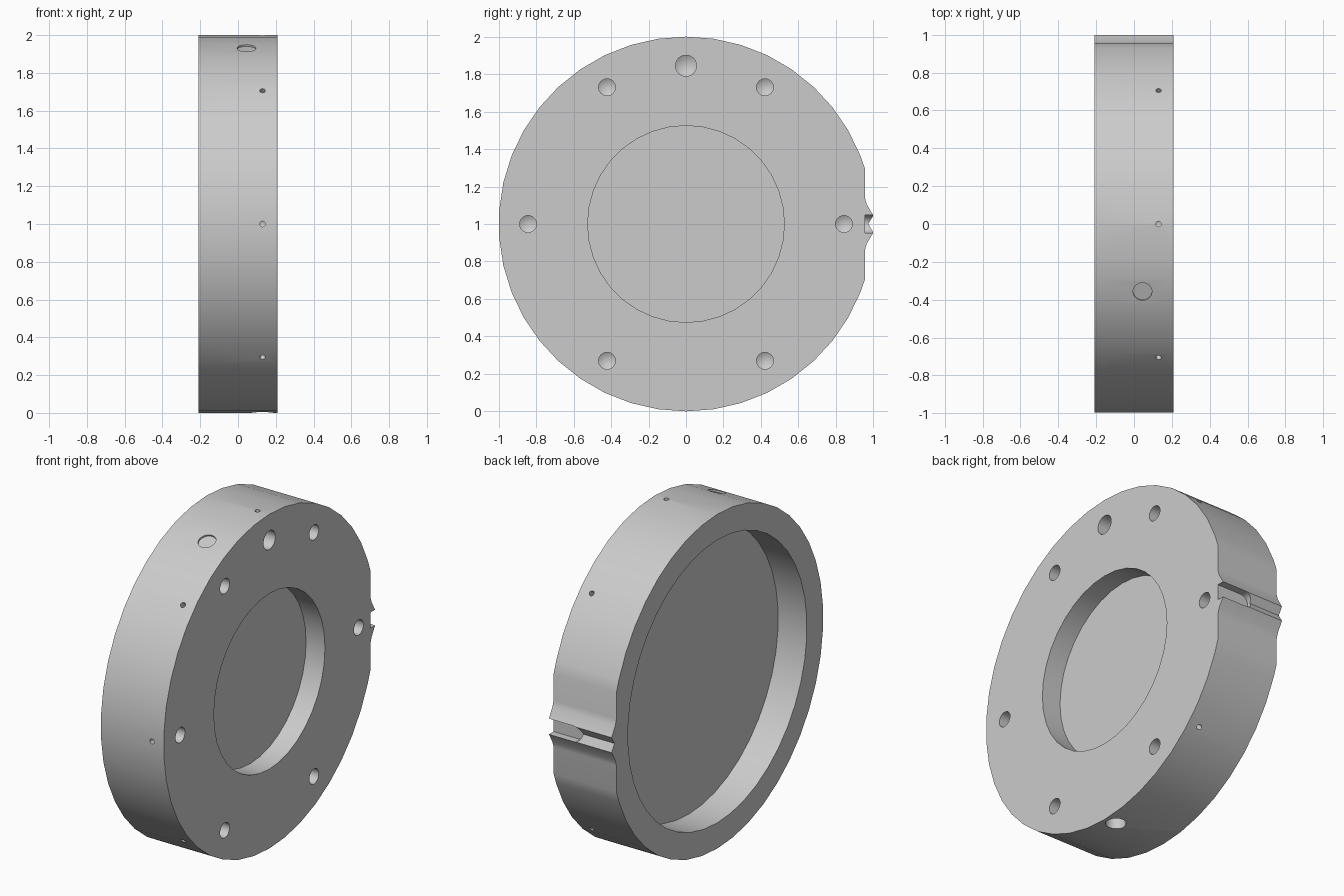
import bpy, bmesh, math
from mathutils import Vector

if "Cube" in bpy.data.objects:
    bpy.data.objects.remove(bpy.data.objects["Cube"], do_unlink=True)

HALF = 0.208          # half thickness along x
CENTRE = Vector((0, 0, 1))
FRONT = Vector((HALF, 0, 0))
RIM = Vector((0.13, 0, 0))
X = Vector((1, 0, 0))

grey = bpy.data.materials.new("light_grey")
grey.use_nodes = True
colour = (0.6, 0.6, 0.6, 1)
grey.diffuse_color = colour
grey.node_tree.nodes["Principled BSDF"].inputs["Base Color"].default_value = colour


def finish(name, bm):
    bmesh.ops.recalc_face_normals(bm, faces=bm.faces)
    mesh = bpy.data.meshes.new(name)
    bm.to_mesh(mesh)
    bm.free()
    mesh.materials.append(grey)
    obj = bpy.data.objects.new(name, mesh)
    bpy.context.collection.objects.link(obj)
    return obj


def radial(degrees):
    a = math.radians(degrees)
    return Vector((0, math.cos(a), math.sin(a)))


def tube(bm, points, shift):
    """Walls from a closed loop of points to its shifted copy; returns both loops."""
    near = [bm.verts.new(p) for p in points]
    far = [bm.verts.new(p + shift) for p in points]
    for i in range(len(near)):
        bm.faces.new((near[i - 1], near[i], far[i], far[i - 1]))
    return near, far


def drill(bm, mouth, inward, radius, depth, tip=0.0, sides=24):
    """Blind hole with a flat or conical end; returns the open mouth loop."""
    side = X if abs(inward.x) < 0.5 else Vector((0, 0, 1))
    up = inward.cross(side)
    ring = [mouth + radius * (math.cos(t) * side + math.sin(t) * up)
            for t in (math.tau * i / sides for i in range(sides))]
    near, far = tube(bm, ring, inward * depth)
    if tip:
        apex = bm.verts.new(mouth + inward * (depth + tip))
        for i in range(sides):
            bm.faces.new((far[i - 1], far[i], apex))
    else:
        bm.faces.new(far)
    return near


def fill_cap(bm, loops, normal):
    """Fill the outer loop, leaving the inner loops open as holes."""
    edges = [bm.edges.get((loop[i - 1], loop[i])) for loop in loops for i in range(len(loop))]
    bmesh.ops.triangle_fill(bm, edges=edges, use_beauty=True, normal=normal)


# Disc outline in (y, z): round, with a flat and a grooved key at the back
key = [(0.955, -0.14), (0.965, -0.105), (1.0, -0.045), (0.973, 0),
       (1.0, 0.045), (0.965, 0.105), (0.955, 0.14)]
edge = math.degrees(math.acos(0.955))
angles = [90 + i * 360 / 42 for i in range(-10, 32)]
arc = [edge] + [a for a in angles if edge + 1 < a < 359 - edge] + [-edge]
outline = [Vector((0, y, z)) for y, z in key] + [radial(a) for a in arc]

bm = bmesh.new()
back, front = tube(bm, [CENTRE - FRONT + p for p in outline], FRONT * 2)

# Front face: round recess, bolt holes and a larger hole at the top
face = CENTRE + FRONT
front_loops = [front, drill(bm, face, -X, 0.525, 0.125, sides=36)]
for deg in range(0, 360, 60):
    front_loops.append(drill(bm, face + radial(deg) * 0.843, -X, 0.045, 0.15, 0.027))
front_loops.append(drill(bm, face + radial(90) * 0.845, -X, 0.056, 0.15, 0.033))
fill_cap(bm, front_loops, X)

# Back face: wide recess
fill_cap(bm, [back, drill(bm, CENTRE - FRONT, X, 0.846, 0.19, sides=42)], -X)
disc = finish("flanged_disc", bm)

# Cutters for the rim
bm = bmesh.new()


def rim_cutter(degrees, offset, radius, depth, tip=0.0, sides=24):
    d = radial(degrees)
    bm.faces.new(drill(bm, CENTRE + offset + d * 1.1, -d, radius, depth + 0.1, tip, sides))


# Small radial holes, a larger one underneath and a shallow spot face
for deg in (45, 90, 135, 180, 225, 315):
    rim_cutter(deg, RIM, 0.015, 0.07, 0.008, 12)
rim_cutter(270, RIM, 0.056, 0.25, 0.033)
rim_cutter(111, Vector((0.045, 0, 0)), 0.05, 0.012)

# Keyway with a rounded inner end
r = 0.047
slot = [Vector((0.3, 0.955, 1 + r))]
for i in range(13):
    t = math.pi * (0.5 + i / 12)
    slot.append(Vector((0.045 + r * math.cos(t), 0.955, 1 + r * math.sin(t))))
slot.append(Vector((0.3, 0.955, 1 - r)))
for loop in tube(bm, slot, Vector((0, 0.2, 0))):
    bm.faces.new(loop)
cutter = finish("rim_cutters", bm)
cutter.hide_render = True

bpy.context.view_layer.objects.active = disc
mod = disc.modifiers.new("rim_cuts", "BOOLEAN")
mod.operation = "DIFFERENCE"
mod.solver = "EXACT"
mod.object = cutter
bpy.ops.object.modifier_apply(modifier=mod.name)
bpy.data.objects.remove(cutter, do_unlink=True)

# Clean triangles, then smooth walls with sharp rims
bm = bmesh.new()
bm.from_mesh(disc.data)
bmesh.ops.triangulate(bm, faces=bm.faces)
bm.to_mesh(disc.data)
bm.free()
bpy.ops.object.select_all(action="DESELECT")
disc.select_set(True)
bpy.ops.object.shade_smooth_by_angle(angle=math.radians(20))
